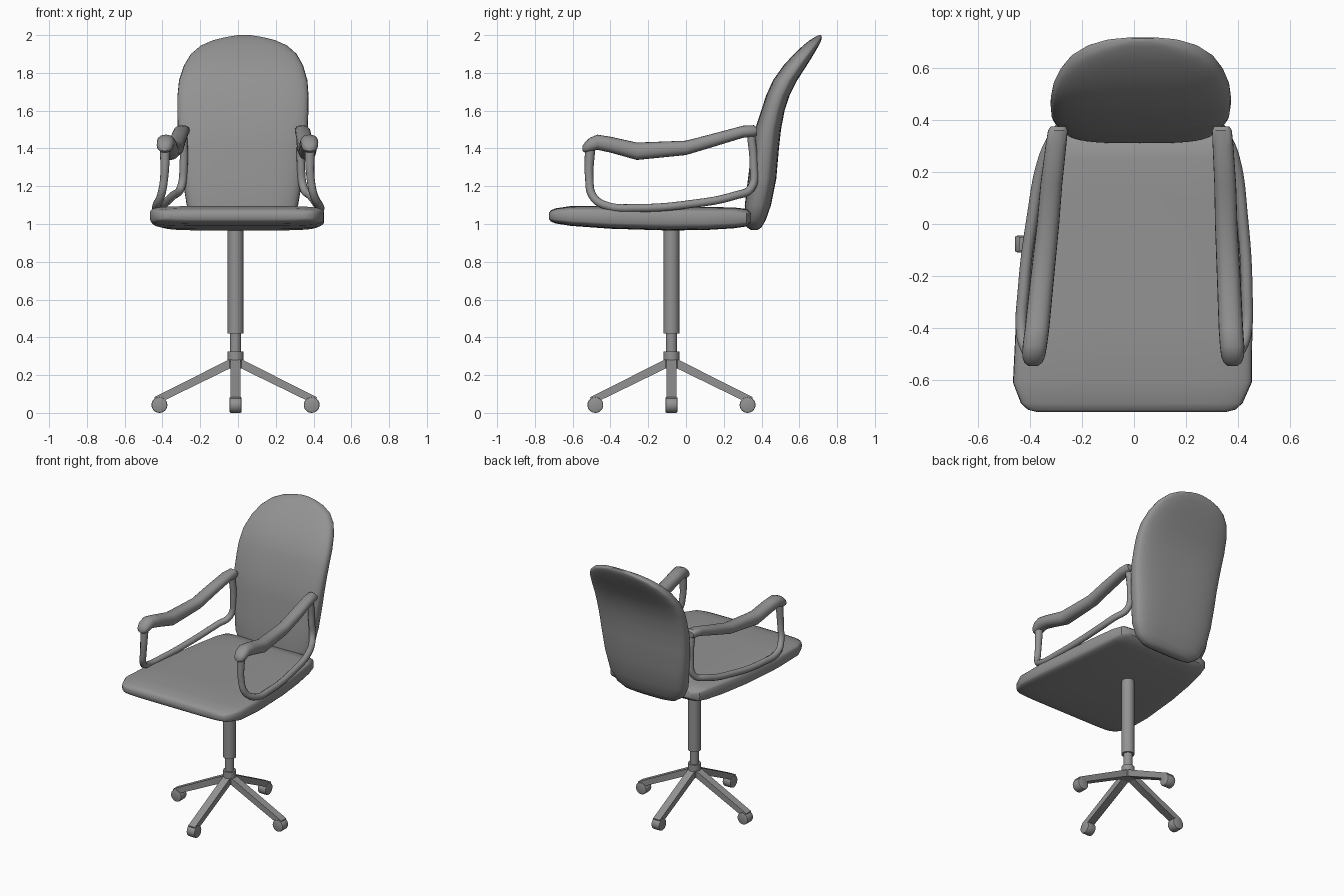
import bpy, bmesh
from math import sin, cos, pi, radians
from mathutils import Matrix, Vector

if "Cube" in bpy.data.objects:
    bpy.data.objects.remove(bpy.data.objects["Cube"])

BASE = Vector((-0.013, -0.077, 0))      # axis of the pedestal
# Slight sideways skew of the upper chair
SKEW = Matrix(((1, .03, 0, .012), (0, 1, 0, 0), (0, 0, 1, 0), (0, 0, 0, 1)))

grey = bpy.data.materials.new("dark_grey")
grey.diffuse_color = (.29, .29, .29, 1)
grey.use_nodes = True
grey.node_tree.nodes["Principled BSDF"].inputs["Base Color"].default_value = grey.diffuse_color


def finish(bm, name):
    bmesh.ops.recalc_face_normals(bm, faces=bm.faces)
    me = bpy.data.meshes.new(name)
    bm.to_mesh(me)
    bm.free()
    ob = bpy.data.objects.new(name, me)
    bpy.context.collection.objects.link(ob)
    return ob


def power_ring(n, count):
    """Unit superellipse as (u, v) pairs."""
    ring = []
    for i in range(count):
        c, s = cos(2 * pi * i / count), sin(2 * pi * i / count)
        ring.append((abs(c) ** (2 / n) * (1 if c > 0 else -1),
                     abs(s) ** (2 / n) * (1 if s > 0 else -1)))
    return ring


def loft(name, rings):
    bm = bmesh.new()
    rows = [[bm.verts.new(p) for p in ring] for ring in rings]
    for a, b in zip(rows, rows[1:]):
        for i in range(len(a)):
            j = (i + 1) % len(a)
            bm.faces.new((a[i], a[j], b[j], b[i]))
    bm.faces.new(rows[0])
    bm.faces.new(rows[-1])
    bm.transform(SKEW)
    return finish(bm, name)


def cylinder(name, radius, z0, z1):
    bm = bmesh.new()
    bmesh.ops.create_cone(bm, cap_ends=True, segments=24, radius1=radius, radius2=radius, depth=z1 - z0,
                          matrix=Matrix.Translation(BASE + Vector((0, 0, (z0 + z1) / 2))))
    return finish(bm, name)


# Seat: y, half width, top z, bottom z
seat = [(-.725, .36, 1.06, 1.025), (-.715, .40, 1.073, 1.013), (-.69, .427, 1.083, 1.003),
        (-.61, .46, 1.095, .99), (-.4, .456, 1.095, .975), (-.1, .427, 1.09, .966),
        (.1, .40, 1.09, .968), (.25, .375, 1.088, .977), (.32, .355, 1.08, .987), (.345, .31, 1.06, 1.01)]
loft("seat", [[(w * u, y, (t + b) / 2 + (t - b) / 2 * v) for u, v in power_ring(5.5, 40)]
              for y, w, t, b in seat])

# Backrest: z, half width, front y, back y
back = [(.968, .13, .345, .378), (.983, .20, .322, .40), (1.02, .255, .312, .422), (1.1, .295, .311, .45),
        (1.24, .318, .328, .478), (1.4, .337, .348, .492), (1.5, .344, .365, .503), (1.6, .347, .398, .522),
        (1.68, .347, .424, .548), (1.76, .34, .46, .588), (1.84, .315, .517, .64), (1.9, .28, .572, .677),
        (1.945, .228, .62, .703), (1.973, .165, .655, .716), (1.99, .095, .683, .719), (2.0, .035, .702, .715)]
loft("backrest", [[(w * u, (f + b) / 2 + (b - f) / 2 * v, z) for u, v in power_ring(3.2, 40)]
                  for z, w, f, b in back])

# Armrests: y, x, z, half width, half height of the pad; then the tube loop below it
pad = [(.375, .315, 1.49, .03, .02), (.36, .316, 1.493, .038, .03), (.3, .322, 1.488, .04, .032),
       (.15, .335, 1.445, .042, .035), (0, .343, 1.403, .043, .038), (-.26, .363, 1.385, .046, .046),
       (-.4, .373, 1.42, .047, .042), (-.47, .38, 1.433, .047, .04), (-.51, .383, 1.418, .044, .038),
       (-.535, .384, 1.405, .034, .027), (-.547, .384, 1.40, .018, .014)]
rail = [(.383, -.508, 1.40), (.388, -.512, 1.24), (.405, -.495, 1.15), (.43, -.43, 1.10), (.43, -.25, 1.085),
        (.405, .02, 1.105), (.365, .257, 1.15), (.325, .345, 1.19), (.31, .358, 1.32), (.312, .345, 1.47)]
for side, s in (("left", -1), ("right", 1)):
    loft(side + "_arm_pad", [[(s * x + rx * u, y, z + rz * v) for u, v in power_ring(2.3, 20)]
                             for y, x, z, rx, rz in pad])
    cu = bpy.data.curves.new(side + "_arm_rail", 'CURVE')
    cu.dimensions = '3D'
    cu.bevel_depth, cu.bevel_resolution, cu.resolution_u = .022, 3, 6
    cu.use_fill_caps = True
    sp = cu.splines.new('BEZIER')
    sp.bezier_points.add(len(rail) - 1)
    for bp, (x, y, z) in zip(sp.bezier_points, rail):
        bp.co = SKEW @ Vector((s * x, y, z))
        bp.handle_left_type = bp.handle_right_type = 'AUTO'
    sp.bezier_points[0].radius = 1.25
    ob = bpy.data.objects.new(side + "_arm_rail", cu)
    bpy.context.collection.objects.link(ob)
    bpy.context.view_layer.objects.active = ob
    ob.select_set(True)
    bpy.ops.object.convert(target='MESH')
    bpy.ops.object.select_all(action='DESELECT')

# Pedestal column
cylinder("column", .042, .42, 1.0)
cylinder("gas_lift", .03, .30, .44)
cylinder("hub", .042, .235, .325)

# Four sloping legs with casters
leg = [(.02, .29), (.43, .083), (.425, .06), (.385, .062), (.02, .24)]
for i in range(4):
    turn = Matrix.Translation(BASE) @ Matrix.Rotation(i * pi / 2, 4, 'Z')
    bm = bmesh.new()
    a, b = ([bm.verts.new((r, w, z)) for r, z in leg] for w in (-.027, .027))
    bm.faces.new(a)
    bm.faces.new(b)
    for k in range(len(leg)):
        j = (k + 1) % len(leg)
        bm.faces.new((a[k], a[j], b[j], b[k]))
    bm.transform(turn)
    finish(bm, f"leg_{i + 1}")

    bm = bmesh.new()
    bmesh.ops.create_cone(bm, cap_ends=True, segments=24, radius1=.042, radius2=.042, depth=.064,
                          matrix=turn @ Matrix.Translation((.403, 0, .042)) @ Matrix.Rotation(pi / 2, 4, 'X'))
    rims = [e for e in bm.edges if any(len(f.verts) > 4 for f in e.link_faces)]
    bmesh.ops.bevel(bm, geom=rims, offset=.007, segments=2, profile=.5, affect='EDGES')
    finish(bm, f"caster_{i + 1}")

# One dark grey finish, smooth shading with sharp edges kept
for ob in bpy.context.scene.objects:
    ob.data.materials.clear()
    ob.data.materials.append(grey)
    ob.select_set(True)
    bpy.context.view_layer.objects.active = ob
bpy.ops.object.shade_smooth_by_angle(angle=radians(40))
